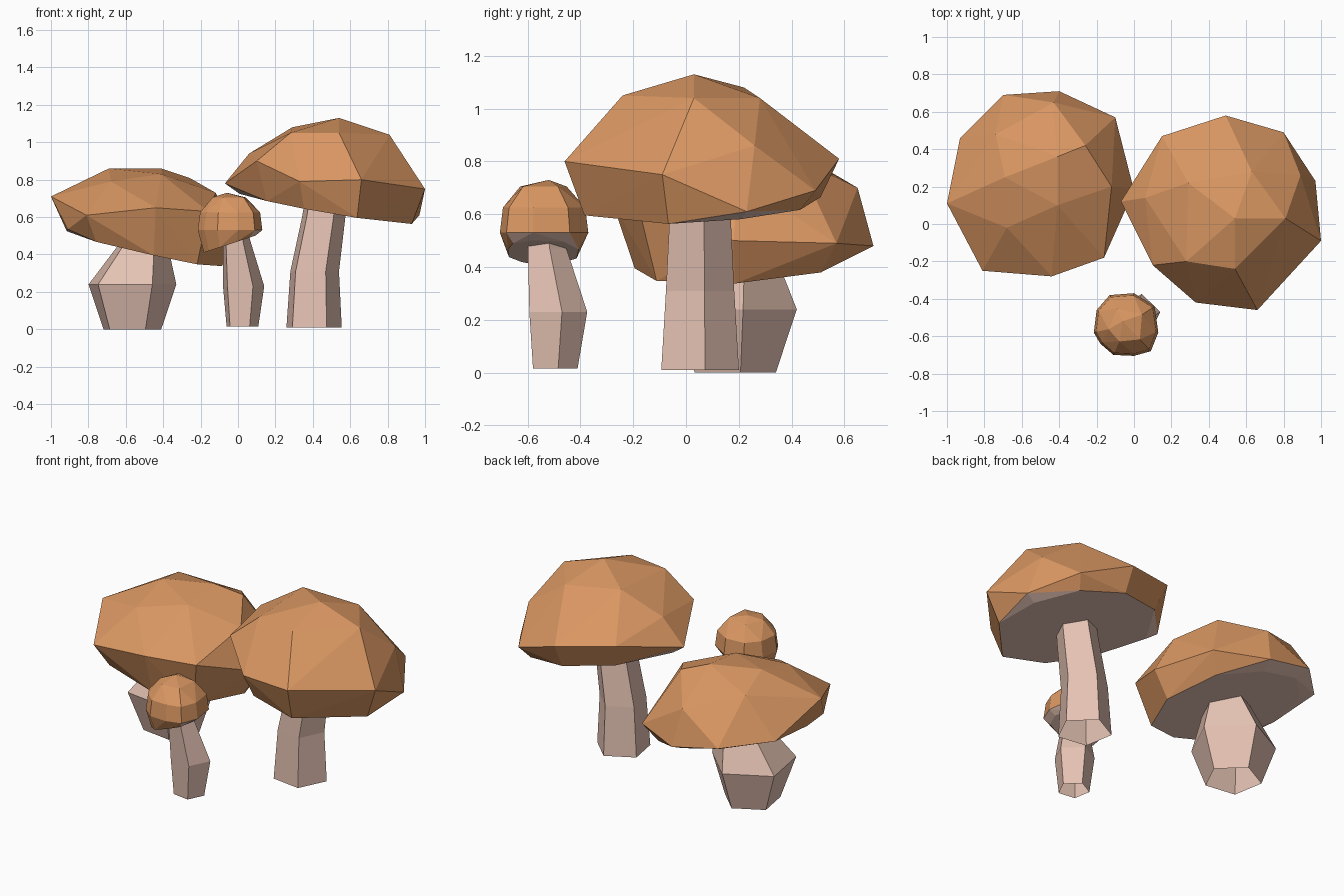
import bpy, bmesh, math
from mathutils import Vector


def material(name, rgb):
    m = bpy.data.materials.new(name)
    m.diffuse_color = (*rgb, 1)
    return m


CAP = material("cap_brown", (0.70, 0.31, 0.123))
PALE = material("pale_flesh", (0.78, 0.54, 0.45))


def finish(bm, name, mats):
    me = bpy.data.meshes.new(name)
    bm.to_mesh(me)
    bm.free()
    for m in mats:
        me.materials.append(m)
    ob = bpy.data.objects.new(name, me)
    bpy.context.collection.objects.link(ob)


def cap(name, rim, crown, plane, shrink):
    """Faceted hull: rim and crown points, plus the rim shrunk onto a tilted underside plane."""
    bm = bmesh.new()
    a, b, c = plane
    cx = sum(p[0] for p in rim) / len(rim)
    cy = sum(p[1] for p in rim) / len(rim)
    under = []
    for x, y, z in rim:
        x, y = cx + (x - cx) * shrink, cy + (y - cy) * shrink
        under.append((x, y, a + b * x + c * y))
    for p in list(rim) + list(crown) + under:
        bm.verts.new(p)
    bmesh.ops.convex_hull(bm, input=bm.verts[:])
    bmesh.ops.delete(bm, geom=[v for v in bm.verts if not v.link_faces], context='VERTS')
    bmesh.ops.recalc_face_normals(bm, faces=bm.faces)
    # Pale underside: faces looking along the underside plane
    down = Vector((b, c, -1)).normalized()
    for f in bm.faces:
        f.normal_update()
        f.material_index = 1 if f.normal.dot(down) > 0.85 else 0
    finish(bm, name, [CAP, PALE])


def stem(name, rings, turn=10):
    """Five-sided open stem lofted through (x, y, z, radius) rings."""
    bm = bmesh.new()
    loops = []
    for x, y, z, r in rings:
        angles = [math.radians(turn + 72 * i) for i in range(5)]
        loops.append([bm.verts.new((x + r * math.cos(t), y + r * math.sin(t), z)) for t in angles])
    for lo, hi in zip(loops, loops[1:]):
        for i in range(5):
            j = (i + 1) % 5
            bm.faces.new((lo[i], lo[j], hi[j], hi[i]))
    finish(bm, name, [PALE])


# Tall mushroom on the right
cap("tall_cap",
    [(-0.07, 0.12, 0.78), (0.15, 0.47, 0.86), (0.49, 0.58, 0.81), (0.80, 0.49, 0.69),
     (0.97, 0.23, 0.61), (1.0, -0.09, 0.75), (0.66, -0.46, 0.80), (0.33, -0.42, 0.79),
     (0.10, -0.22, 0.90)],
    [(0.54, 0.03, 1.13), (0.29, 0.22, 1.08), (0.28, -0.2, 1.05), (0.54, -0.24, 1.05),
     (0.81, 0.03, 1.04), (0.63, 0.28, 1.04), (0.06, 0.14, 0.94), (0.89, 0.26, 0.86)],
    (0.72, -0.165, 0.05), 0.86)
stem("tall_stem", [(0.40, 0.045, 0.01, 0.157), (0.404, 0.046, 0.31, 0.138),
                   (0.453, 0.047, 0.60, 0.123), (0.465, 0.047, 0.70, 0.118)])

# Broad mushroom on the left
cap("broad_cap",
    [(-1.0, 0.11, 0.71), (-0.93, 0.46, 0.56), (-0.70, 0.69, 0.54), (-0.40, 0.71, 0.48),
     (-0.10, 0.57, 0.49), (0.0, 0.18, 0.50), (-0.16, -0.18, 0.63), (-0.44, -0.28, 0.65),
     (-0.81, -0.25, 0.61)],
    [(-0.69, 0.25, 0.86), (-0.41, 0.10, 0.83), (-0.41, 0.36, 0.86), (-0.26, 0.42, 0.81),
     (-0.12, 0.2, 0.73), (-0.43, 0.65, 0.70), (-0.74, 0.48, 0.80), (-0.68, -0.02, 0.79),
     (-0.91, -0.04, 0.535)],
    (0.305, -0.23, 0.07), 0.83)
stem("broad_stem", [(-0.572, 0.178, 0.0, 0.164), (-0.575, 0.173, 0.24, 0.249),
                    (-0.508, 0.2, 0.47, 0.13), (-0.50, 0.2, 0.53, 0.11)])

# Small mushroom at the front
rim = [(-0.215, -0.58), (-0.20, -0.46), (-0.13, -0.38), (0.0, -0.37), (0.11, -0.44),
       (0.13, -0.58), (0.09, -0.68), (0.0, -0.705), (-0.11, -0.70), (-0.18, -0.64)]
crown = [(-0.04 + (x + 0.04) * s, -0.54 + (y + 0.54) * s, z)
         for s, z, k in ((0.93, 0.625, 1), (0.55, 0.705, 2)) for x, y in rim[::k]]
cap("small_cap", [(x, y, 0.53) for x, y in rim], crown + [(-0.06, -0.52, 0.73)],
    (0.47, 0.33, 0.0), 0.8)
stem("small_stem", [(0.02, -0.50, 0.015, 0.09), (0.025, -0.49, 0.23, 0.117),
                    (-0.01, -0.53, 0.47, 0.078), (-0.01, -0.535, 0.54, 0.06)])
